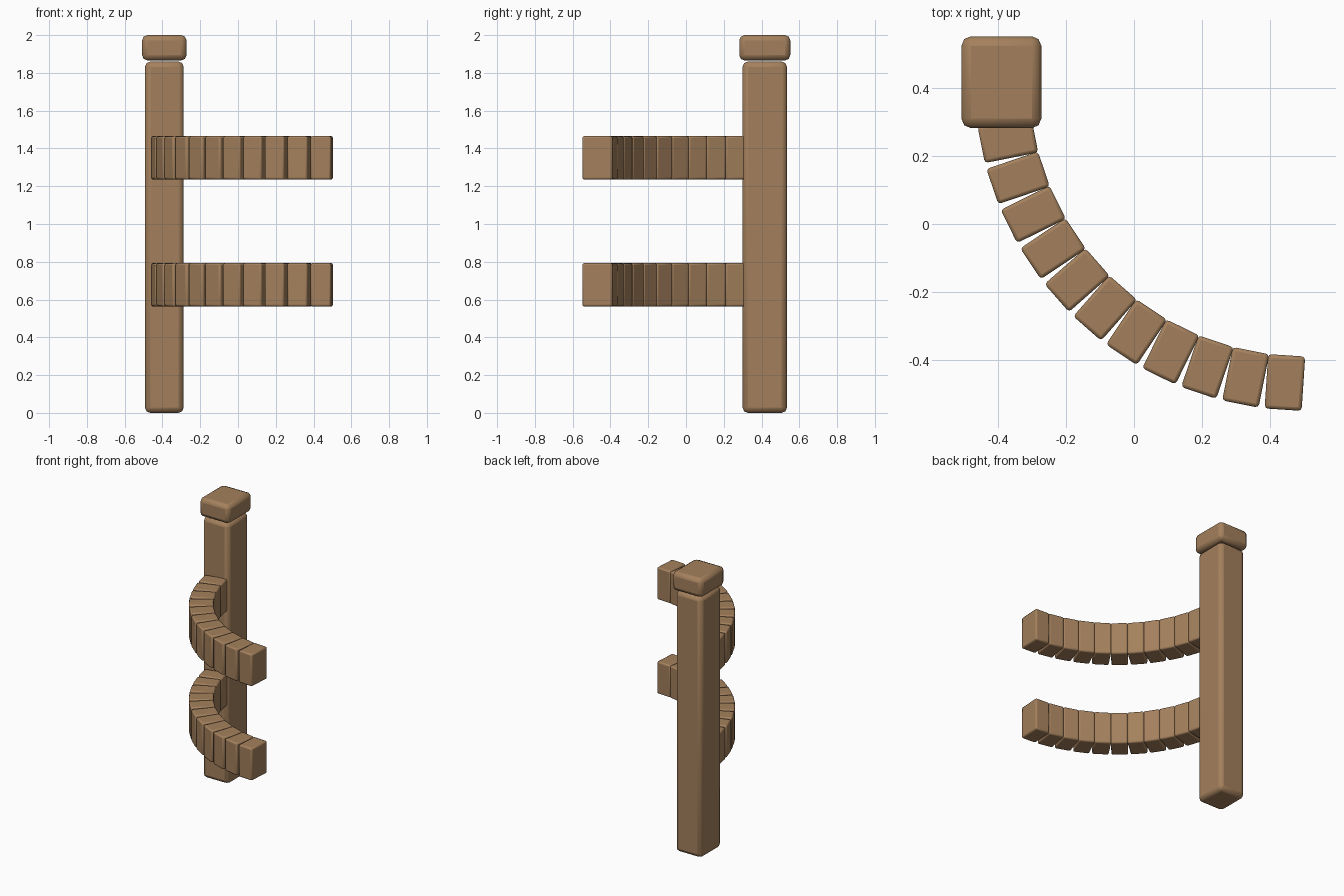
import bpy, math

if "Cube" in bpy.data.objects:
    bpy.data.objects.remove(bpy.data.objects["Cube"])

wood = bpy.data.materials.new("brown_wood")
wood.diffuse_color = (0.37, 0.217, 0.108, 1)
wood.use_nodes = True
wood.node_tree.nodes["Principled BSDF"].inputs["Base Color"].default_value = wood.diffuse_color


def block(name, center, size, bevel, segments, turn=0.0):
    """Box with softened edges, turned about z."""
    bpy.ops.mesh.primitive_cube_add(size=1, location=center)
    ob = bpy.context.object
    ob.name = name
    ob.scale = size
    bpy.ops.object.transform_apply(location=False, rotation=False, scale=True)
    ob.rotation_euler.z = turn
    mod = ob.modifiers.new("soft_edges", 'BEVEL')
    mod.width = bevel
    mod.segments = segments
    ob.data.materials.append(wood)
    bpy.ops.object.shade_smooth_by_angle(angle=math.radians(30))
    return ob


# Post and its cap
POST_X, POST_Y = -0.39, 0.417
block("post", (POST_X, POST_Y, 0.93), (0.205, 0.235, 1.86), 0.028, 2)
block("post_cap", (POST_X, POST_Y, 1.933), (0.235, 0.27, 0.134), 0.028, 2)

# Two curved rails, each a quarter circle of small blocks
CX, CY, RADIUS, COUNT = 0.502, 0.422, 0.89, 12
STEP = math.radians(90 / COUNT)
for rail, z in (("lower", 0.678), ("upper", 1.35)):
    for i in range(COUNT):
        a = (i + 0.5) * STEP
        center = (CX - RADIUS * math.sin(a), CY - RADIUS * math.cos(a), z)
        block(f"{rail}_rail_block_{i + 1}", center, (0.109, 0.16, 0.23), 0.01, 2, -a)
